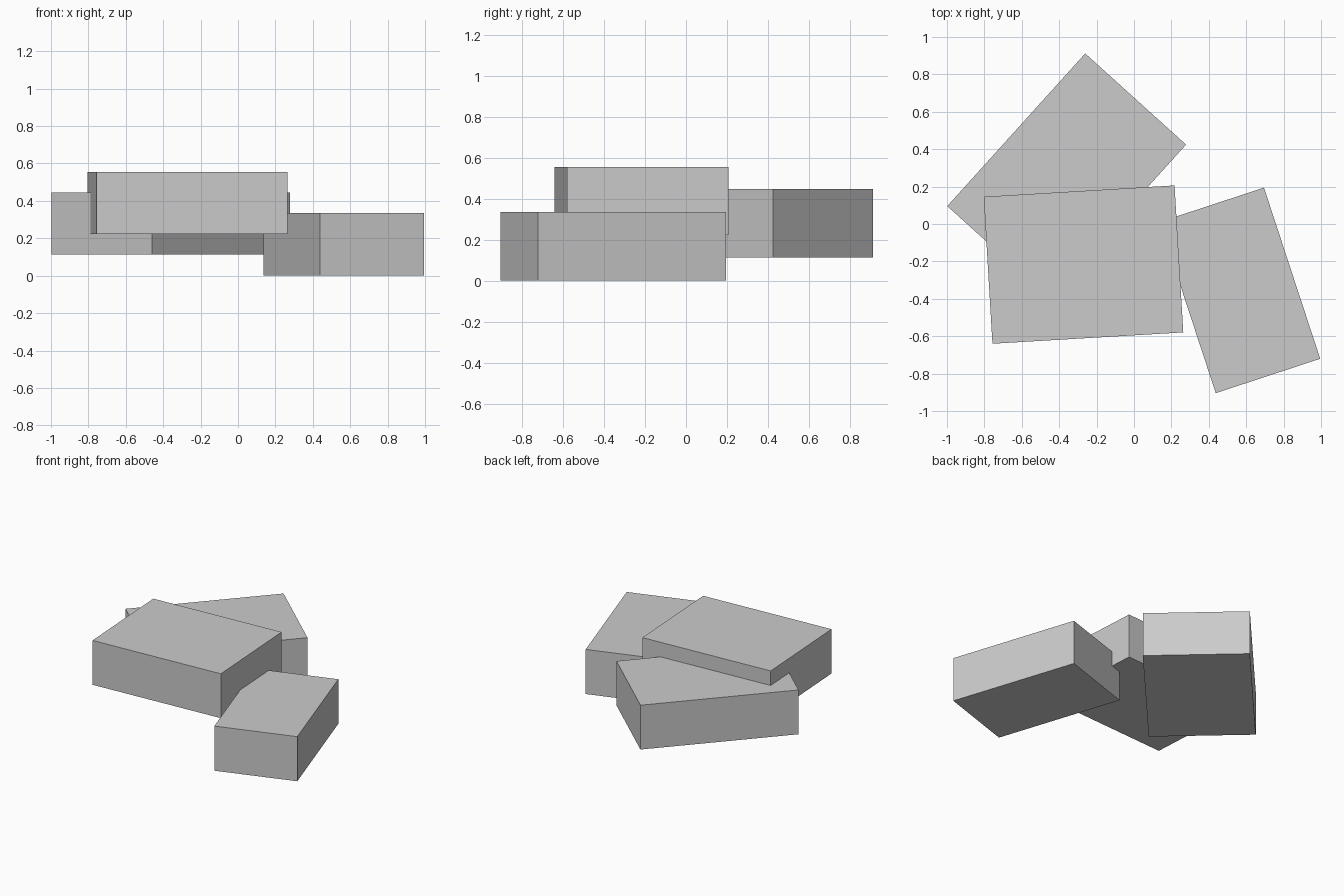
import bpy, math

if "Cube" in bpy.data.objects:
    bpy.data.objects.remove(bpy.data.objects["Cube"])

grey = bpy.data.materials.new("stone grey")
grey.diffuse_color = (0.6, 0.6, 0.6, 1)
grey.use_nodes = True
grey.node_tree.nodes["Principled BSDF"].inputs["Base Color"].default_value = grey.diffuse_color


def slab(name, centre, size, angle):
    """Box with the given centre and size, turned about z."""
    bpy.ops.mesh.primitive_cube_add(size=1, location=centre,
                                    rotation=(0, 0, math.radians(angle)))
    ob = bpy.context.object
    ob.name = name
    ob.scale = size
    bpy.ops.object.transform_apply(location=False, rotation=False, scale=True)
    ob.data.materials.append(grey)


# Three overlapping slabs, each higher than the last
slab("low_right_slab", (0.566, -0.355, 0.167), (0.588, 0.963, 0.334), 18.2)
slab("middle_back_slab", (-0.36, 0.26, 0.28), (1.10, 0.727, 0.332), 47.9)
slab("top_front_slab", (-0.27, -0.217, 0.389), (1.022, 0.787, 0.332), 3.4)
